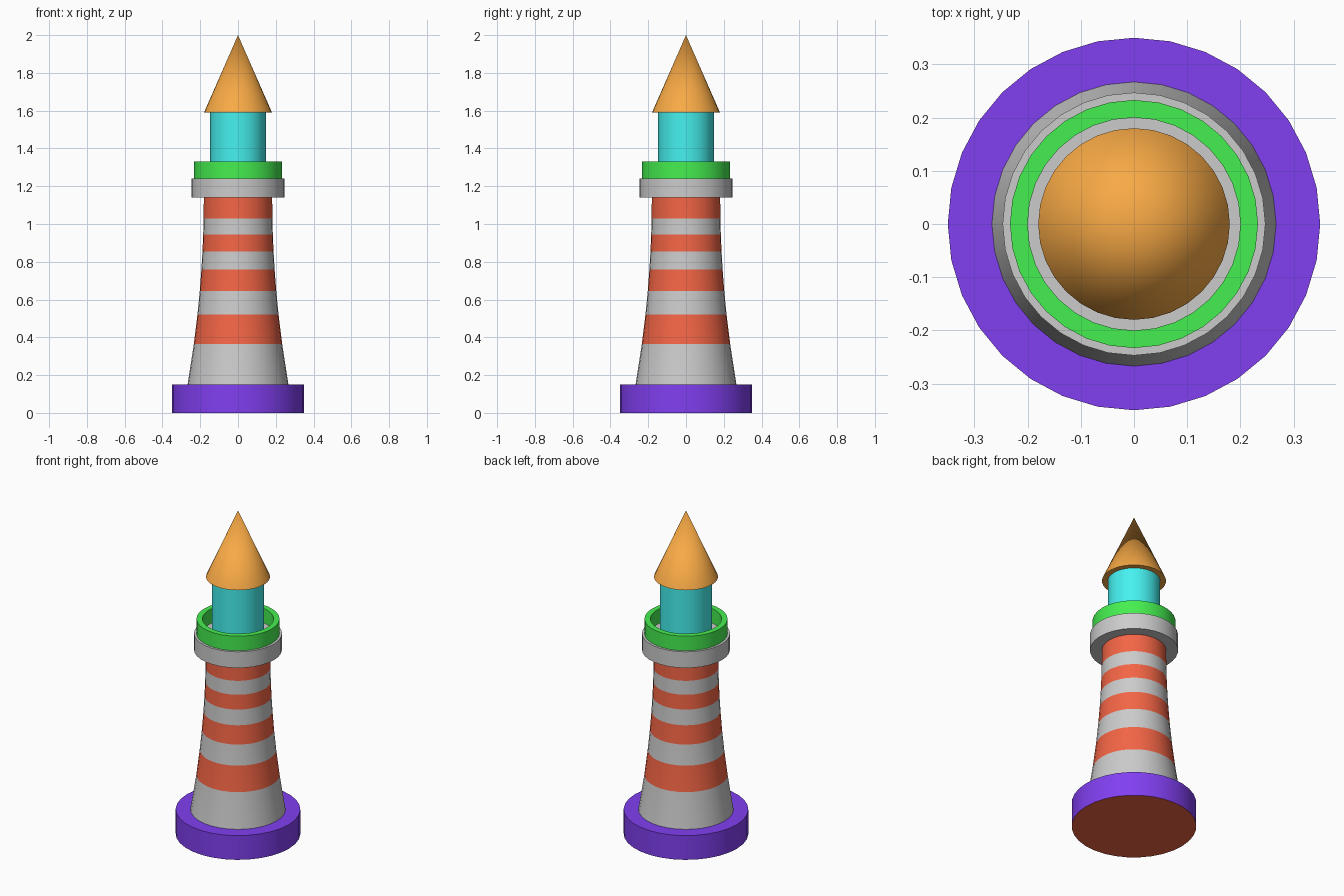
import bpy, bmesh
from math import cos, sin, pi, radians

if "Cube" in bpy.data.objects:
    bpy.data.objects.remove(bpy.data.objects["Cube"])

SIDES = 32


def material(name, rgb):
    m = bpy.data.materials.new(name)
    m.diffuse_color = (*rgb, 1)
    m.use_nodes = True
    m.node_tree.nodes["Principled BSDF"].inputs["Base Color"].default_value = m.diffuse_color
    return m


RED = material("red", (0.9, 0.13, 0.06))
BLUE = material("blue", (0.22, 0.05, 0.88))
GREEN = material("green", (0.06, 0.86, 0.08))
CYAN = material("cyan", (0.06, 0.88, 0.87))
ORANGE = material("orange", (0.94, 0.4, 0.06))
GREY = material("grey", (0.8, 0.8, 0.8))


def lathe(name, profile, mats, bands=None):
    """Revolve (radius, z) points, listed so the outside lies to the right."""
    bm = bmesh.new()
    rings = []
    for r, z in profile:
        if r == 0:
            rings.append([bm.verts.new((0, 0, z))] * SIDES)
        else:
            rings.append([bm.verts.new((r * cos(2 * pi * j / SIDES),
                                        r * sin(2 * pi * j / SIDES), z))
                          for j in range(SIDES)])
    for i in range(len(rings) - 1):
        a, b = rings[i], rings[i + 1]
        for j in range(SIDES):
            k = (j + 1) % SIDES
            corners = list(dict.fromkeys((a[j], a[k], b[k], b[j])))
            face = bm.faces.new(corners)
            face.material_index = bands[i] if bands else 0
    me = bpy.data.meshes.new(name)
    bm.to_mesh(me)
    bm.free()
    for m in mats:
        me.materials.append(m)
    ob = bpy.data.objects.new(name, me)
    bpy.context.collection.objects.link(ob)
    bpy.ops.object.select_all(action='DESELECT')
    ob.select_set(True)
    bpy.context.view_layer.objects.active = ob
    bpy.ops.object.shade_smooth_by_angle(angle=radians(30))
    return ob


# Round foundation with a red underside
lathe("base", [(0, 0), (0.35, 0), (0.35, 0.15), (0.267, 0.15)],
      [BLUE, RED], [1, 0, 0])

# Flared tower with alternating grey and red stripes
levels = [0.15, 0.365, 0.52, 0.645, 0.76, 0.855, 0.945, 1.03, 1.14]
tower = [(0.181 + 0.086 * ((1.14 - z) / 0.99) ** 2, z) for z in levels]
lathe("tower", tower, [GREY, RED], [i % 2 for i in range(len(levels) - 1)])

# Gallery platform
lathe("gallery", [(0.181, 1.14), (0.247, 1.14), (0.247, 1.24), (0.147, 1.24)],
      [GREY])

# Hollow railing
lathe("railing", [(0.233, 1.24), (0.233, 1.33), (0.2, 1.33), (0.2, 1.24)],
      [GREEN])

# Lamp room
lathe("lamp_room", [(0.147, 1.24), (0.147, 1.59)], [CYAN])

# Conical roof
lathe("roof", [(0, 1.59), (0.18, 1.59), (0, 2.0)], [ORANGE])
